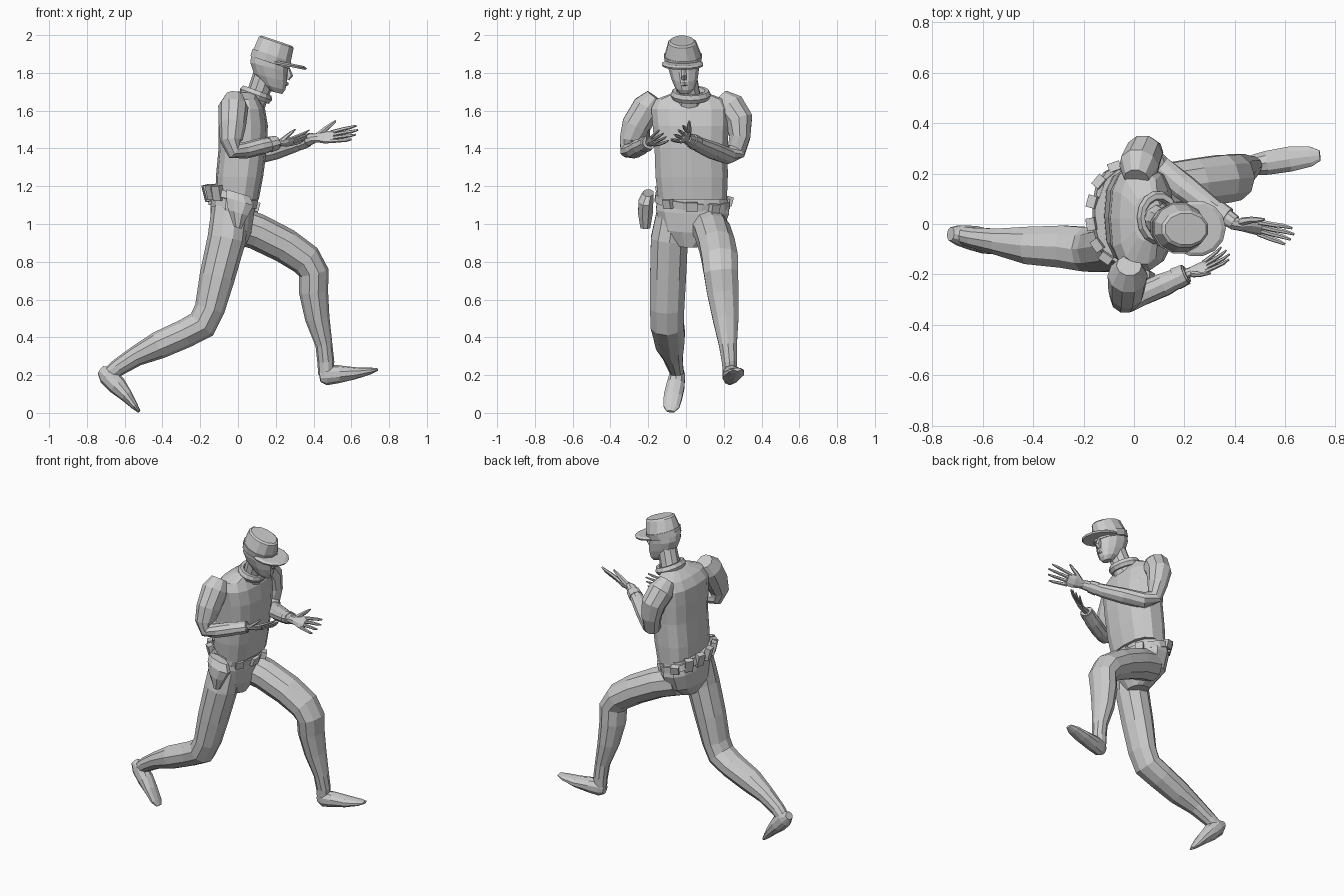
import bpy, bmesh, math
from mathutils import Vector as V


def add_tube(bm, st, side=(0, 1, 0), n=10, axis=None, p=1.0):
    """Loft rings (x, y, z, half width along side, half depth) along a path."""
    pts = [V(s[:3]) for s in st]
    rings = []
    for i, s in enumerate(st):
        if axis:
            t = V(axis).normalized()
        else:
            t = (pts[min(i + 1, len(pts) - 1)] - pts[max(i - 1, 0)]).normalized()
        v = V(side)
        v = (v - t * v.dot(t)).normalized()
        u = v.cross(t)
        ring = []
        for k in range(n):
            a = 2 * math.pi * (k + 0.5) / n
            c, d = math.cos(a), math.sin(a)
            c = math.copysign(abs(c) ** p, c)
            d = math.copysign(abs(d) ** p, d)
            ring.append(bm.verts.new(pts[i] + v * c * s[3] + u * d * s[4]))
        rings.append(ring)
    for r, q in zip(rings, rings[1:]):
        for k in range(n):
            bm.faces.new((r[k], r[(k + 1) % n], q[(k + 1) % n], q[k]))
    bm.faces.new(rings[0][::-1])
    bm.faces.new(rings[-1])


def finish(bm, name):
    bmesh.ops.recalc_face_normals(bm, faces=bm.faces)
    me = bpy.data.meshes.new(name)
    bm.to_mesh(me)
    bm.free()
    ob = bpy.data.objects.new(name, me)
    bpy.context.collection.objects.link(ob)
    return ob


def tube(name, st, **kw):
    bm = bmesh.new()
    add_tube(bm, st, **kw)
    return finish(bm, name)


def box(name, loc, size, rot=(0, 0, 0), bevel=0.008):
    bpy.ops.mesh.primitive_cube_add(size=1, location=loc, rotation=rot)
    ob = bpy.context.object
    ob.name = name
    ob.scale = size
    m = ob.modifiers.new("soft_edge", 'BEVEL')
    m.width = bevel
    m.segments = 1
    return ob


def hand(name, wrist, d, w, s, curl):
    """Palm, four fingers and a thumb; d points to the fingertips, w to the thumb."""
    wrist, d, w = V(wrist), V(d).normalized(), V(w)
    w = (w - d * w.dot(d)).normalized()
    up = d.cross(w)
    if up.z < 0:
        up = -up
    at = lambda a, b, c: wrist + (d * a + w * b + up * c) * s
    bm = bmesh.new()
    ring = lambda a, b, c, r, q: (*at(a, b, c), r * s, q * s)
    add_tube(bm, [ring(-.02, 0, 0, .027, .024), ring(.02, 0, 0, .029, .022),
                  ring(.06, .002, -.004, .042, .019), ring(.105, 0, 0, .043, .013)], side=w, n=8)
    for i in range(4):
        b = (i - 1.5) * .022
        ln = (.8, .96, 1.05, .97)[i]
        add_tube(bm, [ring(.09, b, 0, .011, .011),
                      ring(.1 + .055 * ln, b * 1.25, .004 + curl * .25, .010, .010),
                      ring(.1 + .095 * ln, b * 1.4, curl * .6, .009, .009),
                      ring(.1 + .13 * ln, b * 1.5, curl, .005, .005)], side=w, n=6)
    add_tube(bm, [ring(.02, .018, 0, .018, .016), ring(.06, .05, .012, .014, .013),
                  ring(.09, .068, .022, .011, .010), ring(.115, .085, .03, .005, .005)], side=up, n=6)
    return finish(bm, name)


# Torso and hips
tube("shirt", [(-.005, .035, 1.13, .185, .115), (.008, .03, 1.25, .195, .125),
               (.025, .027, 1.40, .197, .128), (.028, .025, 1.52, .205, .13),
               (.025, .022, 1.61, .21, .118), (.028, .022, 1.66, .185, .085),
               (.055, .022, 1.695, .09, .055)], n=14, axis=(0, 0, 1), p=.75)
tube("hips", [(-.025, .035, 1.16, .185, .12), (-.03, .035, 1.07, .2, .12),
              (-.035, .03, .97, .165, .11), (-.025, .012, .885, .06, .065)],
     n=12, axis=(.15, .05, 1), p=.85)

# Back leg and foot
tube("back_leg", [(-.04, -.065, 1.08, .09, .1), (-.06, -.088, .92, .103, .102),
                  (-.11, -.095, .72, .1, .094), (-.15, -.1, .55, .095, .08),
                  (-.19, -.1, .468, .092, .082), (-.28, -.09, .42, .088, .076),
                  (-.42, -.085, .358, .078, .073), (-.54, -.07, .3, .055, .054),
                  (-.635, -.055, .24, .042, .046), (-.68, -.045, .205, .036, .04)])
tube("back_foot", [(-.728, -.04, .228, .028, .024), (-.69, -.045, .20, .042, .054),
                   (-.64, -.055, .145, .05, .05), (-.59, -.068, .09, .052, .034),
                   (-.545, -.078, .033, .045, .018), (-.523, -.082, .007, .022, .008)])

# Leading leg and foot
tube("front_leg", [(-.02, .115, 1.0, .1, .1), (.1, .14, .96, .1, .096),
                   (.25, .165, .885, .1, .093), (.36, .18, .81, .1, .087),
                   (.402, .185, .742, .095, .08), (.4, .195, .64, .088, .077),
                   (.42, .21, .5, .072, .065), (.455, .222, .36, .05, .045),
                   (.465, .23, .27, .042, .045), (.465, .232, .2, .038, .04)])
tube("front_foot", [(.432, .23, .195, .026, .032), (.465, .232, .2, .042, .054),
                    (.53, .243, .205, .05, .048), (.62, .258, .21, .052, .032),
                    (.70, .268, .222, .042, .018), (.738, .272, .23, .022, .008)])

# Arms, cuffs and hands
tube("right_arm", [(-.02, -.165, 1.675, .05, .05), (-.025, -.205, 1.62, .08, .08),
                   (-.03, -.265, 1.52, .08, .072), (-.035, -.295, 1.44, .06, .06),
                   (-.02, -.295, 1.39, .055, .048), (.04, -.275, 1.39, .047, .044),
                   (.12, -.24, 1.41, .048, .044), (.21, -.197, 1.43, .036, .032)])
tube("left_arm", [(.01, .18, 1.67, .05, .05), (.02, .23, 1.62, .085, .08),
                  (.04, .28, 1.55, .078, .075), (.055, .285, 1.46, .058, .062),
                  (.06, .265, 1.385, .052, .05), (.1, .22, 1.362, .055, .046),
                  (.2, .145, 1.388, .053, .046), (.3, .07, 1.42, .044, .04),
                  (.4, .005, 1.455, .03, .028)])
tube("right_cuff", [(.165, -.218, 1.42, .046, .042), (.205, -.2, 1.43, .043, .038)])
tube("left_cuff", [(.33, .05, 1.43, .046, .04), (.37, .025, 1.445, .042, .036)])
hand("right_hand", (.215, -.195, 1.43), (.9, .34, .1), (0, -.7, .6), .78, .04)
hand("left_hand", (.405, .0, 1.455), (1, -.17, .08), (0, .7, .72), 1, .018)

# Neck, collar, head and face
tube("neck", [(.075, .02, 1.62, .075, .065), (.11, .012, 1.70, .062, .06),
              (.14, 0, 1.79, .058, .06)])
bpy.ops.mesh.primitive_torus_add(major_segments=14, minor_segments=6, major_radius=.085,
                                 minor_radius=.02, location=(.095, .025, 1.685),
                                 rotation=(0, .35, 0))
bpy.context.object.name = "collar"
bpy.context.object.scale = (.85, 1.02, 1.3)
tube("head", [(.205, -.005, 1.695, .03, .03), (.188, -.005, 1.725, .054, .066),
              (.172, -.008, 1.775, .072, .094), (.163, -.012, 1.83, .084, .104),
              (.17, -.015, 1.89, .086, .104)], n=12, axis=(.25, 0, 1), p=.9)
tube("nose", [(.262, -.012, 1.825, .012, .012), (.272, -.011, 1.785, .016, .02),
              (.262, -.01, 1.765, .014, .01)], n=6)
tube("mouth", [(.247, -.03, 1.74, .008, .008), (.256, -.008, 1.742, .012, .012),
               (.247, .014, 1.74, .008, .008)], side=(1, 0, 0), n=6)

# Cap
tilt = (.32, 0, .95)
tube("cap_crown", [(.18, -.016, 1.89, .1, .108), (.203, -.02, 1.962, .075, .1),
                   (.206, -.02, 1.97, .064, .088)], n=12, axis=tilt)
tube("cap_band", [(.168, -.015, 1.855, .098, .112), (.18, -.016, 1.893, .104, .112)],
     n=12, axis=tilt)
tube("cap_visor", [(.245, -.018, 1.838, .108, .115), (.248, -.018, 1.848, .112, .119),
                   (.25, -.018, 1.856, .098, .1)], n=14, axis=(.2, 0, 1))

# Belt with pouches, buckle and holster
tube("belt", [(-.038, .033, 1.108, .203, .134), (-.028, .036, 1.145, .2, .134)],
     n=16, axis=(.3, .1, 1), p=.85)
for deg in (-40, 35, 110, 140, 165, 190, 215, 235):
    a = math.radians(deg)
    x, y = -.03 + .135 * math.cos(a), .035 + .2 * math.sin(a)
    back = deg > 120
    z = 1.125 - .3 * (x + .03) - .1 * (y - .035)
    box("belt_pouch", (x, y, z), (.035, .05, .08 if back else .05), (0, .25, a))
box("belt_buckle", (.103, .03, 1.09), (.02, .06, .05), (0, .28, 0))
tube("holster", [(.0, -.2, 1.165, .03, .07), (.01, -.212, 1.12, .042, .082),
                 (.0, -.215, 1.06, .042, .06), (-.002, -.215, .98, .028, .022)],
     n=8, axis=(.3, 0, 1))
